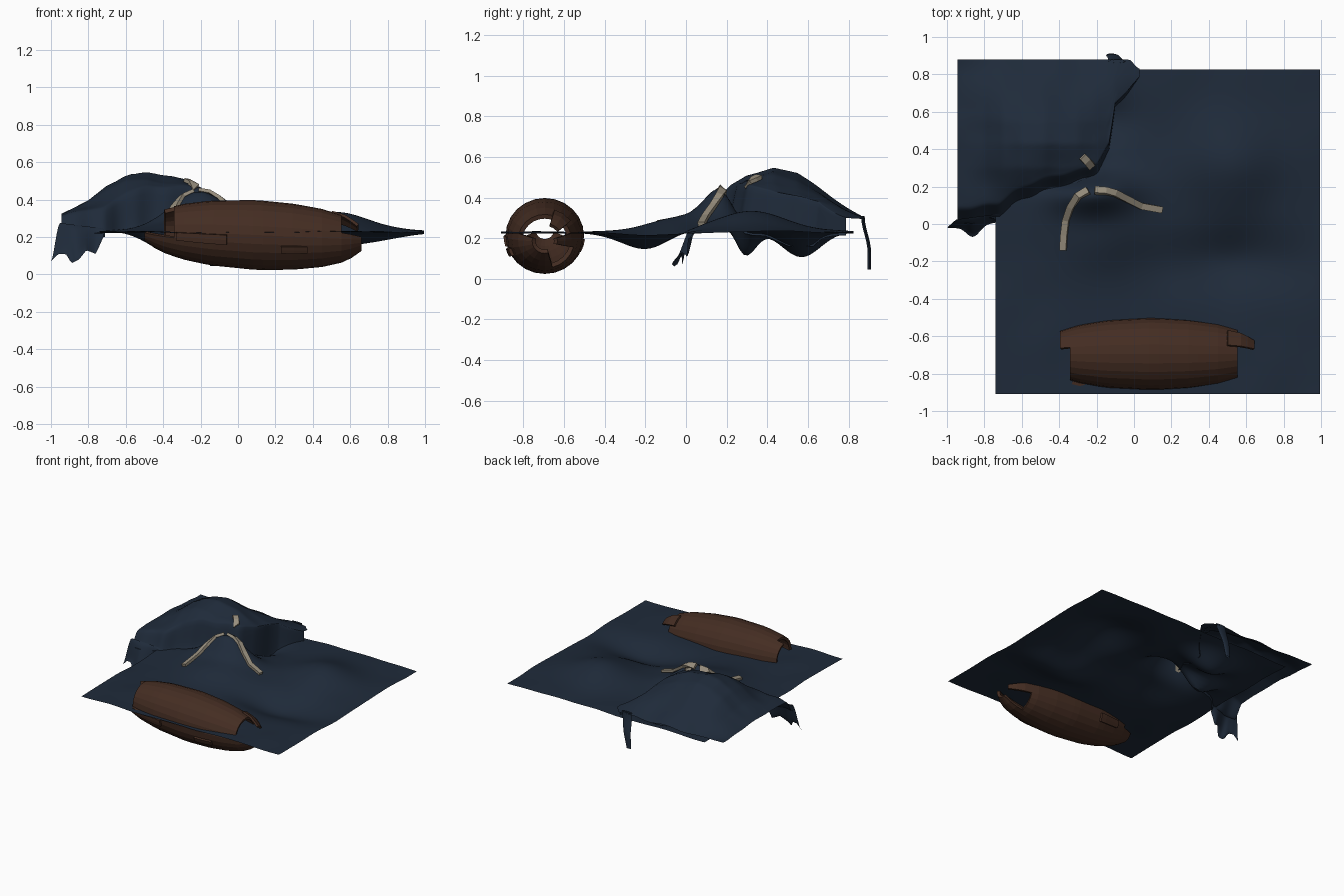
import bpy, bmesh, math
from mathutils import Vector, noise

if "Cube" in bpy.data.objects:
    bpy.data.objects.remove(bpy.data.objects["Cube"], do_unlink=True)


def material(name, rgb):
    m = bpy.data.materials.new(name)
    m.use_nodes = True
    m.diffuse_color = (*rgb, 1)
    m.node_tree.nodes["Principled BSDF"].inputs["Base Color"].default_value = (*rgb, 1)
    return m


SEA = material("deep sea blue", (0.0135, 0.0235, 0.042))
WOOD = material("dark brown wood", (0.058, 0.026, 0.016))
FOAM = material("pale sand foam", (0.31, 0.27, 0.205))


def finish(bm, name, mat, smooth=True):
    bmesh.ops.recalc_face_normals(bm, faces=bm.faces)
    mesh = bpy.data.meshes.new(name)
    bm.to_mesh(mesh)
    bm.free()
    mesh.materials.append(mat)
    ob = bpy.data.objects.new(name, mesh)
    bpy.context.collection.objects.link(ob)
    if smooth:
        bpy.ops.object.select_all(action="DESELECT")
        ob.select_set(True)
        bpy.context.view_layer.objects.active = ob
        bpy.ops.object.shade_smooth_by_angle(angle=math.radians(50))
    return ob


def sheet(name, mat, nu, nv, point, closed=False, keep=None, smooth=True):
    """Grid of faces over point(u, v), with u and v running from 0 to 1."""
    bm = bmesh.new()
    rows = [[bm.verts.new(point(i / nu, j / nv)) for j in range(nv + (not closed))]
            for i in range(nu + 1)]
    n = len(rows[0])
    for i in range(nu):
        for j in range(nv):
            k = (j + 1) % n
            quad = [rows[i][j], rows[i + 1][j], rows[i + 1][k], rows[i][k]]
            mid = sum((v.co for v in quad), Vector()) / 4
            if keep is None or keep(mid):
                bm.faces.new(quad)
    bmesh.ops.delete(bm, geom=[v for v in bm.verts if not v.link_faces], context="VERTS")
    return finish(bm, name, mat, smooth)


def thicken(ob, amount, offset):
    mod = ob.modifiers.new("thickness", "SOLIDIFY")
    mod.thickness = amount
    mod.offset = offset


def curve(points, x):
    """Piecewise linear profile."""
    if x <= points[0][0]:
        return points[0][1]
    for (a, p), (b, q) in zip(points, points[1:]):
        if x <= b:
            return p + (q - p) * (x - a) / (b - a)
    return points[-1][1]


def ease(t):
    t = max(0, min(1, t))
    return t * t * (3 - 2 * t)


# Sea swells: centre x, centre y, height, width x, width y
SWELLS = [(-.22, .18, .2, .22, .12), (-.15, -.03, .075, .3, .2),
          (-.33, .28, -.18, .17, .08), (-.25, .57, -.12, .2, .13),
          (.53, .33, .1, .27, .25), (.53, -.2, -.08, .33, .16)]


def sea(x, y):
    z = .228 + .01 * noise.noise(Vector((x * 4, y * 4, .5)))
    for cx, cy, h, sx, sy in SWELLS:
        z += h * math.exp(-((x - cx) / sx) ** 2 - ((y - cy) / sy) ** 2)
    return z


# Breaking wave: lip outline in plan, then front and side profiles
LIP = [(-.945, 0), (-.72, .03), (-.65, .09), (-.5, .165), (-.3, .215), (-.2, .26),
       (-.13, .39), (-.1, .62), (.03, .78)]
FRONT = [(-.95, .32), (-.8, .40), (-.7, .485), (-.6, .53), (-.48, .545), (-.3, .51),
         (-.2, .47), (-.1, .42), (-.04, .37), (.03, .3)]
SIDE = [(0, .32), (.1, .38), (.2, .45), (.3, .51), (.43, .545), (.55, .515),
        (.65, .45), (.75, .38), (.88, .29)]


def back_edge(x):
    return .88 - .05 * ease((x + .03) / .06)


def wave(x, y):
    lip = curve(LIP, x)
    top = .3 + (curve(FRONT, x) - .3) * (curve(SIDE, y) - .3) / .245
    top += .02 * noise.noise(Vector((x * 5, y * 5, 2)))
    t = ease((y - lip) / (back_edge(x) - lip) / .1)
    return top * t + (sea(x, y) - .012) * (1 - t)


def wave_point(u, v):
    x = -.945 + .975 * u
    lip = curve(LIP, x)
    y = lip + (back_edge(x) - lip) * v ** 1.4
    wobble = .01 * math.sin(x * 38) * (1 - v) ** 4
    return x, y + wobble, wave(x, y)


def sea_point(u, v):
    x, y = -.74 + 1.735 * u, -.91 + 1.735 * v
    return x, y, sea(x, y)


sheet("sea_surface", SEA, 80, 80, sea_point)
sheet("breaking_wave", SEA, 60, 50, wave_point)

# Ragged water hanging from the wave's front corner
TATTER = [(-1, .07), (-.96, .11), (-.92, .11), (-.89, .06), (-.85, .08), (-.81, .13),
          (-.76, .11), (-.72, .2)]


def tatter_point(u, v):
    x = -.95 + .24 * u - .05 * v * (1 - u)
    low = curve(TATTER, x)
    top = .275 - .03 * u
    reach = .045 + .06 * math.exp(-((x + .86) / .05) ** 2)
    return x, curve(LIP, x) + .025 - v * reach, top + (low - top) * ease(v)


sheet("hanging_spray", SEA, 28, 8, tatter_point)


# Thin drip at the back of the wave
def drip_point(u, v):
    a = 2 * math.pi * v
    w = .045 - .025 * u
    return (-.09 - .04 * u + w * math.cos(a),
            .87 + .032 * ease(u * 1.5) + .009 * math.sin(a), .31 - .265 * u)


sheet("back_drip", SEA, 10, 10, drip_point, closed=True)


# Foam strips laid along the crest
def foam(name, path, width=.035):
    pts = [Vector(p) for p in path]
    n = len(pts) - 1

    def at(u, v):
        i = round(u * n)
        d = (pts[min(i + 1, n)] - pts[max(i - 1, 0)]).normalized()
        p = pts[i] + Vector((-d.y, d.x)) * (v - .5) * width
        z = wave(*p) if p.y > curve(LIP, p.x) else sea(*p)
        return p.x, p.y, z + .014

    thicken(sheet(name, FOAM, n, 1, at, smooth=False), .02, 0)


foam("foam_strip_right", [(-.38, -.14), (-.375, -.06), (-.365, .02), (-.34, .09),
                          (-.3, .15), (-.245, .18)])
foam("foam_strip_left", [(-.21, .18), (-.15, .177), (-.1, .165), (-.04, .135),
                         (.04, .095), (.15, .075)])
foam("foam_strip_back", [(-.275, .36), (-.25, .335), (-.225, .305)], .04)

# Broken barrel lying in the water, tilted a little and open at both ends
BARREL = [(-.5, .06), (-.42, .11), (-.3, .147), (-.15, .173), (.1, .187), (.3, .176),
          (.45, .155), (.58, .12), (.66, .06)]
AXIS_Y = -.695


def barrel_surface(x, a, lift=0):
    r = curve(BARREL, x) + lift
    return x, AXIS_Y + r * 1.04 * math.cos(a), .211 - .045 * (x - .1) + r * math.sin(a)


def barrel_point(u, v):
    return barrel_surface(-.5 + 1.16 * u, 2 * math.pi * v)


def barrel_keep(c):
    side = c.y - AXIS_Y
    if c.z > .21:
        return -.36 - .3 * max(0, side) < c.x < .575
    return not (c.x > .5 and c.z < .16 and side > .02)


barrel = sheet("barrel_shell", WOOD, 22, 24, barrel_point, closed=True,
               keep=barrel_keep, smooth=False)
thicken(barrel, .022, -1)


# Loose staves following the barrel side
def stave(name, x0, x1, angle, spread, lift):
    def at(u, v):
        return barrel_surface(x0 + (x1 - x0) * u,
                              math.radians(angle + spread * (v - .5)), lift)

    thicken(sheet(name, WOOD, 4, 2, at, smooth=False), .016, 0)


stave("loose_stave_front", -.33, -.06, 190, 16, .01)
stave("loose_stave_low", .23, .37, 203, 12, .006)
stave("loose_stave_end", .5, .64, 55, 36, .006)
stave("loose_stave_back", -.3, -.12, -18, 20, .01)
